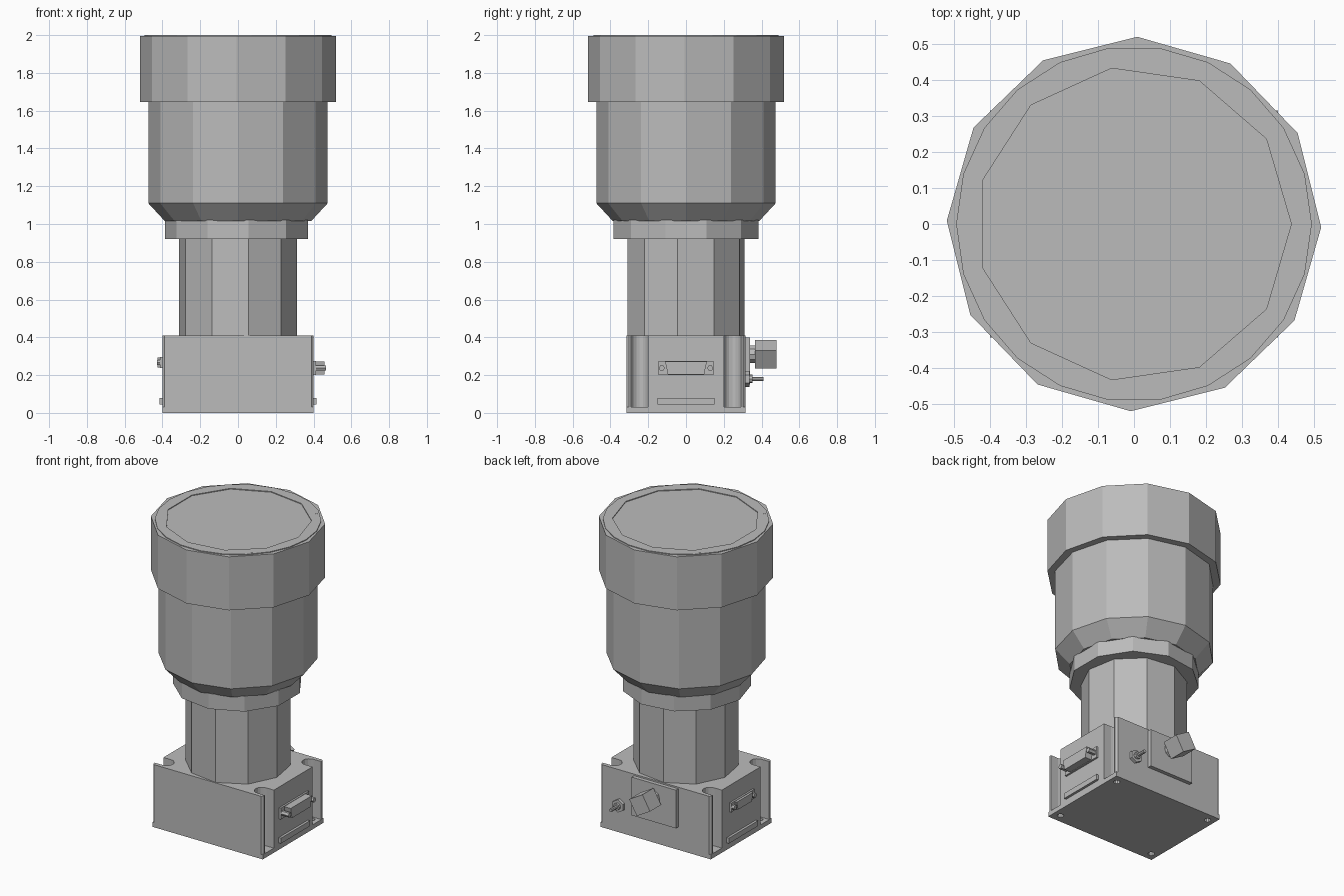
import bpy
import bmesh
from math import cos, sin, pi, radians
from mathutils import Matrix, Vector

old = bpy.data.objects.get("Cube")
if old:
    bpy.data.objects.remove(old, do_unlink=True)

grey = bpy.data.materials.new("housing_grey")
grey.use_nodes = True
GREY = (0.5, 0.5, 0.5, 1)
grey.diffuse_color = GREY
grey.node_tree.nodes["Principled BSDF"].inputs["Base Color"].default_value = GREY

# Axis frames: local z of a part points along the named direction
FRAMES = {
    "z": Matrix.Identity(3),
    "+x": Matrix(((0, 0, 1), (1, 0, 0), (0, 1, 0))),
    "-x": Matrix(((0, 0, -1), (-1, 0, 0), (0, 1, 0))),
    "+y": Matrix(((0, 0, 1), (1, 0, 0), (0, 1, 0))),
}
FRAMES["+y"] = Matrix(((-1, 0, 0), (0, 0, 1), (0, 1, 0)))


def loft(name, rings, axis="z"):
    """Join equal-sized outlines, given as (points, height), into a closed solid."""
    bm = bmesh.new()
    frame = FRAMES[axis]
    loops = [[bm.verts.new(frame @ Vector((x, y, h))) for x, y in pts] for pts, h in rings]
    n = len(loops[0])
    for a, b in zip(loops, loops[1:]):
        for i in range(n):
            j = (i + 1) % n
            bm.faces.new((a[i], a[j], b[j], b[i]))
    bm.faces.new(loops[0][::-1])
    bm.faces.new(loops[-1])
    bmesh.ops.recalc_face_normals(bm, faces=bm.faces)
    mesh = bpy.data.meshes.new(name)
    bm.to_mesh(mesh)
    bm.free()
    mesh.materials.append(grey)
    obj = bpy.data.objects.new(name, mesh)
    bpy.context.collection.objects.link(obj)
    return obj


def ngon(r, n, turn=0, cx=0, cy=0):
    return [(cx + r * cos(radians(turn) + 2 * pi * i / n),
             cy + r * sin(radians(turn) + 2 * pi * i / n)) for i in range(n)]


def rect(x0, x1, y0, y1):
    return [(x0, y0), (x1, y0), (x1, y1), (x0, y1)]


def prism(name, pts, h0, h1, axis="z"):
    return loft(name, [(pts, h0), (pts, h1)], axis)


def cut(target, cutter):
    mod = target.modifiers.new("cut", "BOOLEAN")
    mod.operation = "DIFFERENCE"
    mod.solver = "EXACT"
    mod.object = cutter
    cutter.hide_render = True
    cutter.hide_viewport = True
    cutter.display_type = "WIRE"


# Base block outline with a rounded slot at each corner
SLOT_X, SLOT_Y, SLOT_R = 0.345, 0.245, 0.045
quarter = [(0.4, 0.2)]
for k in range(9):
    a = -pi / 2 - pi * k / 8
    quarter.append((SLOT_X + SLOT_R * cos(a), SLOT_Y + SLOT_R * sin(a)))
quarter += [(0.4, 0.29), (0.4, 0.303), (0.388, 0.315)]
right = [(x, -y) for x, y in quarter[::-1]] + quarter
outline = right + [(-x, y) for x, y in right[::-1]]
prism("base_block", outline, 0.03, 0.41)

# Bottom plate with four screw holes
bottom = prism("bottom_plate", rect(-0.4, 0.4, -0.315, 0.315), 0, 0.03)
for sx in (-1, 1):
    for sy in (-1, 1):
        hole = prism("screw_hole_cutter", ngon(0.02, 10, 0, sx * 0.352, sy * 0.26), -0.05, 0.1)
        cut(bottom, hole)

# Tube and head
prism("lower_tube", ngon(0.315, 10, -8), 0.4, 0.93)
prism("neck_ring", ngon(0.387, 11, 180), 0.92, 1.02)
loft("main_barrel", [(ngon(0.387, 12), 1.015), (ngon(0.475, 12), 1.11), (ngon(0.475, 12), 1.66)])
loft("front_cap", [(ngon(0.52, 12, -1), 1.645), (ngon(0.52, 12, -1), 1.995)])

# Retaining ring on top, with a shallow recess holding the window
ring = prism("retaining_ring", ngon(0.494, 22), 1.97, 2.0)
recess = prism("window_cutter", ngon(0.437, 11), 1.985, 2.1)
cut(ring, recess)
prism("window", ngon(0.43, 11), 1.98, 1.992)
for i in range(4):
    a = radians(45 + 90 * i)
    prism("ring_screw", ngon(0.008, 6, 0, 0.472 * cos(a), 0.472 * sin(a)), 1.99, 2.001)


# Side connectors and label strips
def connector(side, axis, half, z0, z1, depth):
    zc = (z0 + z1) / 2
    prism(side + "_connector_flange", rect(-half, half, z0, z1), 0.39, 0.412, axis)
    w = half - 0.035
    shell = [(-w + 0.014, z0 + 0.003), (w - 0.014, z0 + 0.003), (w, z1 - 0.003), (-w, z1 - 0.003)]
    body = prism(side + "_connector_shell", shell, 0.39, 0.4 + depth * 0.9, axis)
    for s in (-1, 1):
        prism(side + "_connector_post", ngon(0.016, 6, 0, s * (half - 0.017), zc),
              0.39, 0.4 + depth, axis)
    prism(side + "_label_strip", rect(-0.15, 0.15, 0.045, 0.08), 0.39, 0.416, axis)
    return body


connector("left", "+x", 0.145, 0.2, 0.274, 0.065)
connector("right", "-x", 0.12, 0.237, 0.297, 0.03)

# Rear mounting plate with square coaxial plug
prism("rear_plate", rect(-0.155, 0.165, 0.15, 0.4), 0.3, 0.34, "+y")
prism("plug_neck", ngon(0.048, 10, 0, 0, 0.31), 0.33, 0.37, "+y")
prism("plug_body", ngon(0.078, 4, -15, 0, 0.31), 0.365, 0.48, "+y")

# Rear toggle switch
prism("switch_nut", ngon(0.042, 6, 30, -0.26, 0.18), 0.31, 0.335, "+y")
prism("switch_bushing", ngon(0.022, 8, 0, -0.26, 0.18), 0.33, 0.352, "+y")
prism("switch_lever", ngon(0.011, 8, 0, -0.26, 0.18), 0.345, 0.41, "+y")
